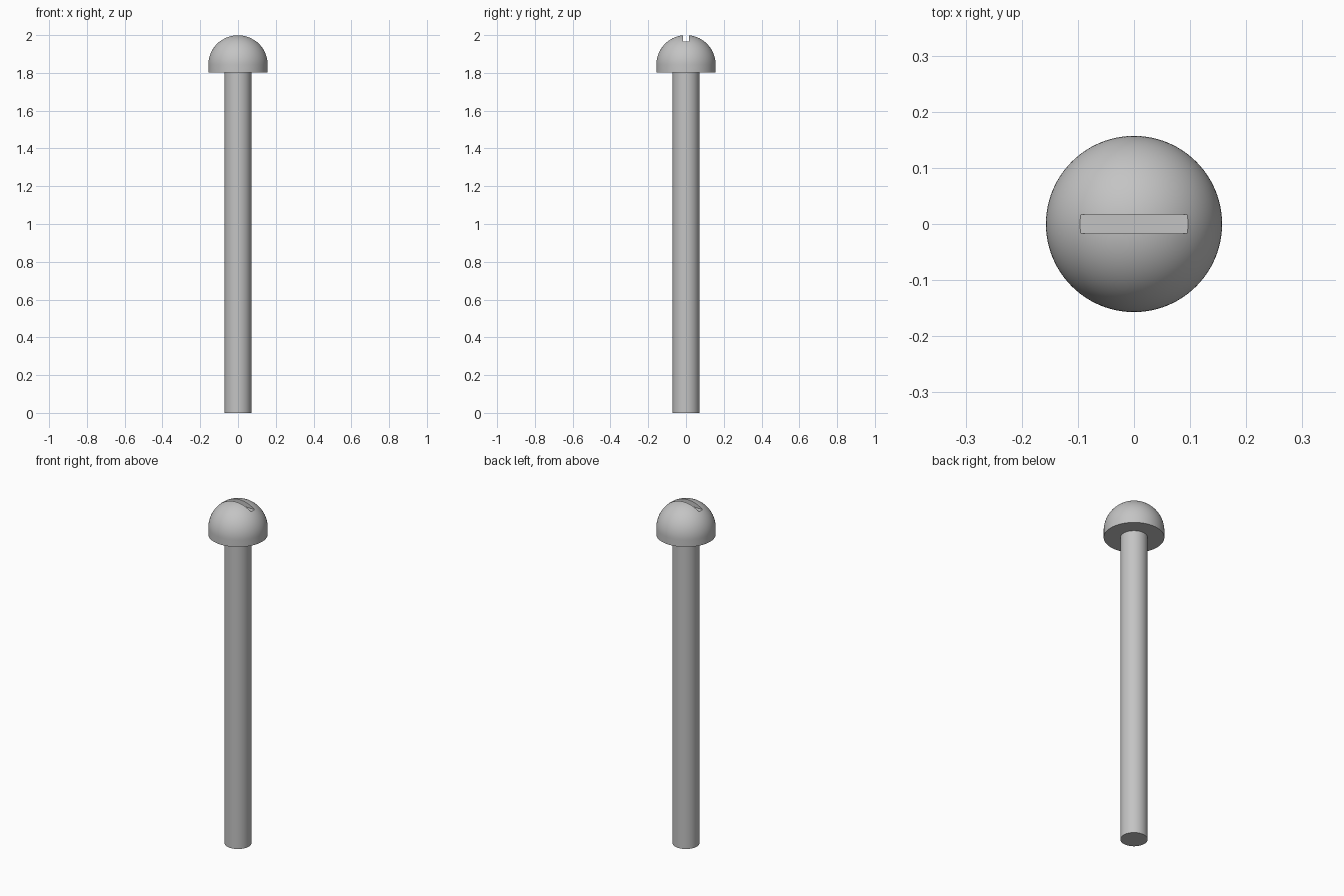
import bpy, bmesh, math

cube = bpy.data.objects.get("Cube")
if cube:
    bpy.data.objects.remove(cube, do_unlink=True)

HEAD_R, SHAFT_R = 0.157, 0.071
UNDERSIDE, DOME_BASE, SLOT_FLOOR = 1.803, 1.843, 1.967

steel = bpy.data.materials.new("grey steel")
steel.use_nodes = True
steel.diffuse_color = (0.55, 0.55, 0.55, 1)
steel.node_tree.nodes["Principled BSDF"].inputs["Base Color"].default_value = (0.55, 0.55, 0.55, 1)


def lathe(name, profile, steps=96):
    """Spin an (r, z) profile about the z axis."""
    bm = bmesh.new()
    verts = [bm.verts.new((r, 0, z)) for r, z in profile]
    edges = [bm.edges.new(pair) for pair in zip(verts, verts[1:])]
    bmesh.ops.spin(bm, geom=verts + edges, cent=(0, 0, 0), axis=(0, 0, 1),
                   angle=math.tau, steps=steps)
    bmesh.ops.remove_doubles(bm, verts=bm.verts, dist=1e-5)
    bmesh.ops.recalc_face_normals(bm, faces=bm.faces)
    mesh = bpy.data.meshes.new(name)
    bm.to_mesh(mesh)
    bm.free()
    mesh.materials.append(steel)
    obj = bpy.data.objects.new(name, mesh)
    bpy.context.collection.objects.link(obj)
    return obj


def smooth(obj):
    bpy.ops.object.select_all(action="DESELECT")
    obj.select_set(True)
    bpy.context.view_layer.objects.active = obj
    bpy.ops.object.shade_smooth_by_angle(angle=math.radians(30))


# Straight shaft
shaft = lathe("shaft", [(0, 0), (SHAFT_R, 0), (SHAFT_R, UNDERSIDE), (0, UNDERSIDE)])
smooth(shaft)

# Round head: short rim under a hemisphere
rings = 24
dome = [(HEAD_R * math.cos(a), DOME_BASE + HEAD_R * math.sin(a))
        for a in (i * math.pi / 2 / rings for i in range(rings + 1))]
head = lathe("head", [(0, UNDERSIDE), (HEAD_R, UNDERSIDE)] + dome)

# Driver slot cut across the top
bpy.ops.mesh.primitive_cube_add(size=1, location=(0, 0, SLOT_FLOOR + 0.1))
cutter = bpy.context.object
cutter.name = "slot_cutter"
cutter.scale = (0.5, 0.034, 0.2)
cutter.data.materials.append(steel)
bpy.context.view_layer.update()

cut = head.modifiers.new("slot", "BOOLEAN")
cut.operation = "DIFFERENCE"
cut.solver = "EXACT"
cut.object = cutter
bpy.context.view_layer.objects.active = head
bpy.ops.object.modifier_apply(modifier=cut.name)
bpy.data.objects.remove(cutter, do_unlink=True)
smooth(head)
